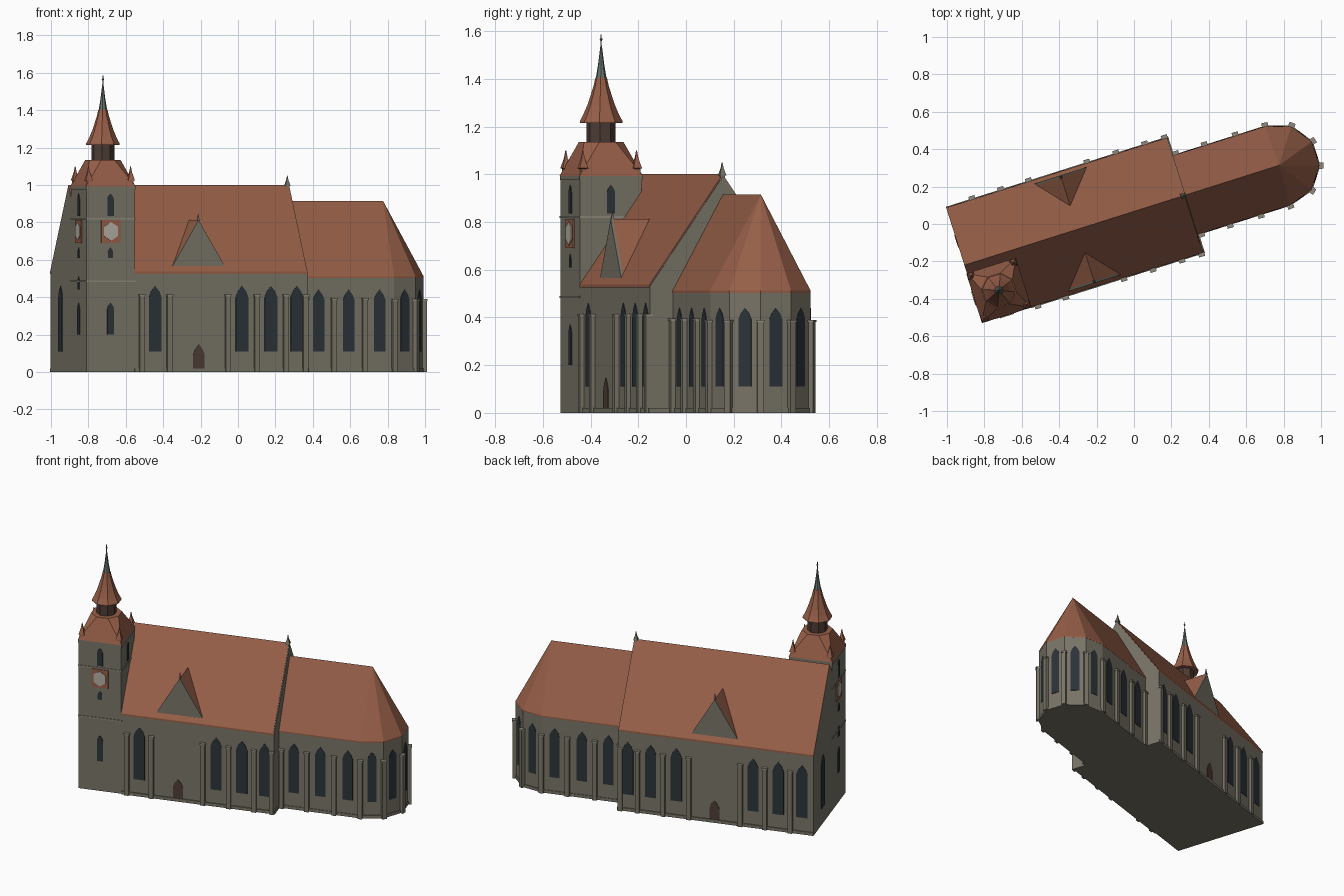
import bpy, bmesh
from math import sin, cos, pi, radians
from mathutils import Matrix, Vector

if "Cube" in bpy.data.objects:
    bpy.data.objects.remove(bpy.data.objects["Cube"])

# Church frame: u along the ridge, v across, origin under the east end of the nave ridge
M = Matrix.Translation((0.275, 0.155, 0)) @ Matrix.Rotation(radians(17.6), 4, 'Z')


def material(name, col):
    m = bpy.data.materials.new(name)
    m.diffuse_color = (*col, 1)
    m.use_nodes = True
    m.node_tree.nodes["Principled BSDF"].inputs["Base Color"].default_value = m.diffuse_color
    return m


STONE = material("stone", (0.19, 0.175, 0.135))
TRIM = material("pale_stone", (0.27, 0.25, 0.20))
ROOF = material("roof_tile", (0.31, 0.115, 0.065))
GLASS = material("window_glass", (0.025, 0.033, 0.04))
WOOD = material("dark_wood", (0.075, 0.045, 0.035))
COPPER = material("copper", (0.13, 0.17, 0.15))
FACE = material("clock_face", (0.45, 0.42, 0.37))


def finish(bm, name, mat):
    bmesh.ops.recalc_face_normals(bm, faces=bm.faces)
    bm.transform(M)
    me = bpy.data.meshes.new(name)
    bm.to_mesh(me)
    bm.free()
    me.materials.append(mat)
    ob = bpy.data.objects.new(name, me)
    bpy.context.collection.objects.link(ob)
    return ob


def hull(name, pts, mat):
    bm = bmesh.new()
    for p in pts:
        bm.verts.new(p)
    r = bmesh.ops.convex_hull(bm, input=bm.verts[:])
    inner = [g for g in r["geom_interior"] if isinstance(g, bmesh.types.BMVert)]
    if inner:
        bmesh.ops.delete(bm, geom=inner, context='VERTS')
    bmesh.ops.dissolve_limit(bm, angle_limit=0.01, verts=bm.verts[:], edges=bm.edges[:])
    return finish(bm, name, mat)


def box(name, u0, u1, v0, v1, z0, z1, mat):
    return hull(name, [(u, v, z) for u in (u0, u1) for v in (v0, v1) for z in (z0, z1)], mat)


def along(name, section, u0, u1, mat):
    return hull(name, [(u, v, z) for u in (u0, u1) for v, z in section], mat)


def slab(name, shape, pos, n, depth, mat):
    """Flat panel of (side, z) points on a wall at pos facing n."""
    n = Vector((*n, 0)).normalized()
    t = Vector((-n.y, n.x, 0))
    base = Vector((*pos, 0))
    return hull(name, [base + t * s + n * d + Vector((0, 0, z))
                       for s, z in shape for d in (-0.01, depth)], mat)


def arch(name, pos, n, w, z0, z1, mat=GLASS):
    h, rise = w / 2, w * 0.85
    right = [(h, z0), (h, z1 - rise), (h * 0.68, z1 - rise * 0.5), (0, z1)]
    slab(name, right + [(-s, z) for s, z in right], pos, n, 0.003, mat)


def buttress(pos, n, top):
    w = 0.014
    slab("buttress", [(s, z) for s in (-w, w) for z in (0, top - 0.01)], pos, n, 0.018, STONE)
    slab("buttress_cap", [(s, z) for s in (-w - .003, w + .003) for z in (top - 0.01, top)],
         pos, n, 0.021, TRIM)


def lathe(name, prof, c, n, mat):
    bm = bmesh.new()
    rings = [[bm.verts.new((c[0] + r * cos(2 * pi * (i + .5) / n),
                            c[1] + r * sin(2 * pi * (i + .5) / n), z)) for i in range(n)]
             for r, z in prof]
    for a, b in zip(rings, rings[1:]):
        for i in range(n):
            bm.faces.new((a[i], a[(i + 1) % n], b[(i + 1) % n], b[i]))
    bm.faces.new(rings[0])
    bm.faces.new(rings[-1])
    return finish(bm, name, mat)


def pinnacle(name, u, v, z, h, r, mat):
    lathe(name, [(r * .7, z), (r * .7, z + h * .3), (r, z + h * .32), (r * .35, z + h * .7),
                 (.002, z + h)], (u, v), 4, mat)


# Nave: walls leave the south-west corner free for the tower
WEST, HW, TE, TN = -1.24, 0.32, -0.97, -0.05
along("nave_walls_north", [(TN, 0), (HW, 0), (HW, .532), (0, .992), (TN, .92)], WEST, 0, STONE)
along("nave_walls_south", [(TN, 0), (-HW, 0), (-HW, .532), (TN, .92)], TE - .02, 0, STONE)


def roof_z(v):
    return 0.54 + 0.46 * (1 - abs(v) / HW)


for name, u0, va, vb in (("nave_roof_north", WEST, HW + .002, 0), ("nave_roof_south", TE, -HW - .002, 0),
                         ("nave_roof_west", WEST, TN, 0)):
    along(name, [(v, roof_z(v) - d) for v in (va, vb) for d in (0, .012)], u0, -.004, ROOF)
pinnacle("gable_pinnacle", -.012, 0, .97, .08, .02, STONE)
box("nave_plinth_south", TE, .006, -HW - .007, 0, 0, .02, STONE)
box("nave_plinth_north", WEST, .006, 0, HW + .007, 0, .02, STONE)

# Nave sides: windows, buttresses, doors and dormers
for s in (-1, 1):
    n = (0, s)
    for u in [-.855, -.368, -.205, -.06] + ([-1.165, -1.015] if s > 0 else []):
        arch("nave_window", (u, s * HW), n, .07, .11, .46)
    for u in [-.932, -.776, -.449, -.286, -.124, -.014] + ([-1.093] if s > 0 else []):
        buttress((u, s * HW), n, .415)
    arch("side_door", (-.61, s * HW), n, .064, .02, .147, WOOD)
    # dormer: stone gable with a tiled saddle roof running back into the main roof
    f, b, z0, z1 = s * .302, s * .132, .552, .812
    foot = [(-.605 + d, f, z0) for d in (-.155, .155)]
    hull("dormer_gable", foot + [(-.605, f, z1)] +
         [(u, v - s * .012, z) for u, v, z in foot + [(-.605, f, z1)]], STONE)
    back = [(u, v - s * .01, z) for u, v, z in foot]
    hull("dormer_roof", back + [(-.605, f - s * .01, z1), (-.605, b, z1), (-.605, b, z1 - .03)], ROOF)
    pinnacle("dormer_finial", -.605, f - s * .008, z1 - .015, .05, .01, STONE)
arch("west_window", (WEST, .135), (-1, 0), .07, .11, .46)

# Choir with a five-sided apse
half = [(0, .22), (.517, .22), (.65, .178), (.731, .067)]
plan = half + [(u, -v) for u, v in reversed(half)]
hull("choir_walls", [(u, v, z) for u, v in plan for z in (0, .505)], STONE)
hull("choir_plinth", [(u * 1.006, v * 1.02, z) for u, v in plan for z in (0, .02)], STONE)
hull("choir_roof", [(u, v * 1.005, z) for u, v in plan for z in (.503, .512)] +
     [(0, 0, .915), (.525, 0, .915)], ROOF)
for s in (-1, 1):
    for u in (.094, .262, .436):
        arch("choir_window", (u, s * .22), (0, s), .065, .11, .44)
    for u in (.018, .178, .352):
        buttress((u, s * .22), (0, s), .395)
for (ua, va), (ub, vb) in zip(plan[1:6], plan[2:7]):
    arch("apse_window", ((ua + ub) / 2, (va + vb) / 2), (va - vb, ub - ua), .056, .11, .44)
for u, v in plan[1:7]:
    buttress((u, v), (u - .5, v), .39)

# Tower shaft and string courses
cu, cv, th = -1.105, -.185, .135
c = (cu, cv)


def tower_box(name, h, z0, z1, mat):
    box(name, cu - h, cu + h, cv - h, cv + h, z0, z1, mat)


tower_box("tower_shaft", th, 0, .985, STONE)
for z in (.485, .82):
    tower_box("string_course", th + .004, z - .004, z + .004, TRIM)
tower_box("tower_cornice", th + .003, .975, .995, STONE)

# Tower openings and clocks
for n in ((0, -1), (-1, 0), (1, 0)):
    p = (cu + n[0] * th, cv + n[1] * th)
    arch("belfry_window", p, n, .036, .835, .955)
    if n[0] > 0:
        continue
    arch("tower_slit", p, n, .028, .61, .665)
    arch("tower_window", p, n, .038, .20, .37)
    if n[0]:
        arch("tower_slit_low", p, n, .028, .44, .51)
    slab("clock_panel", [(s, z) for s in (-.053, .053) for z in (.69, .812)], p, n, .005, ROOF)
    slab("clock_face", [(.045 * sin(i * pi / 3), .752 + .05 * cos(i * pi / 3)) for i in range(6)],
         p, n, .009, FACE)

# Tower roof, corner pinnacles, lantern and spire
k = th + .004
hull("tower_roof", [(cu + a * k, cv + b * k, .993) for a in (-1, 1) for b in (-1, 1)] +
     [(cu + .094 * cos((i + .5) * pi / 4), cv + .094 * sin((i + .5) * pi / 4), 1.135)
      for i in range(8)], ROOF)
for a in (-1, 1):
    for b in (-1, 1):
        pinnacle("corner_pinnacle", cu + a * .118, cv + b * .118, .99, .11, .026, ROOF)
lathe("lantern", [(.061, 1.12), (.061, 1.225)], c, 8, WOOD)
lathe("bell_roof", [(.09, 1.215), (.09, 1.222), (.075, 1.25), (.058, 1.29), (.043, 1.335),
                    (.032, 1.37), (.024, 1.405)], c, 8, ROOF)
lathe("spire", [(.023, 1.40), (.013, 1.46), (.003, 1.54)], c, 8, COPPER)
lathe("finial_rod", [(.0025, 1.53), (.0025, 1.585)], c, 6, COPPER)
lathe("finial_ball", [(.002, 1.558), (.007, 1.565), (.002, 1.572)], c, 8, COPPER)
